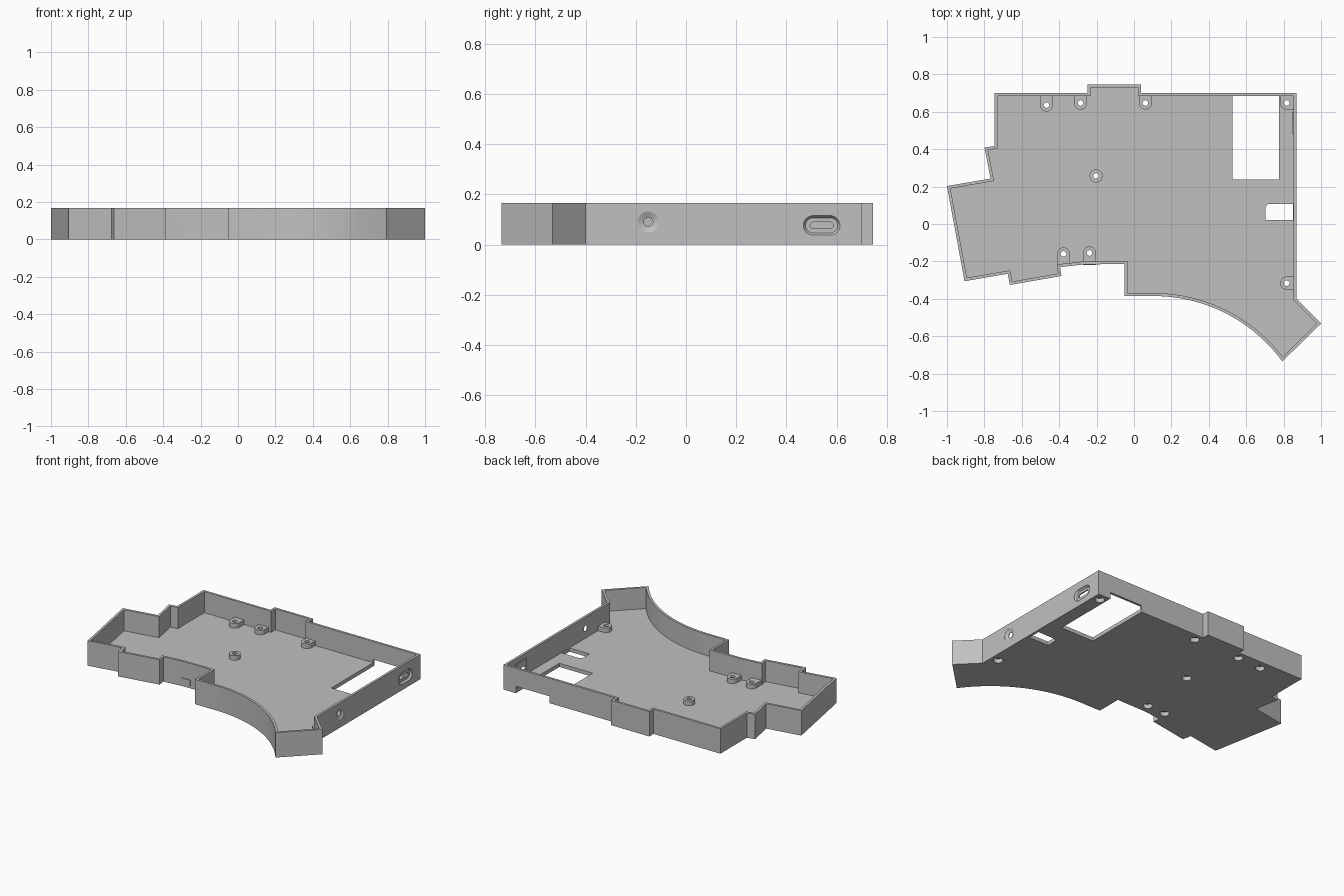
import bpy, bmesh
from math import sin, cos, pi, radians, asin
from mathutils import Vector

old = bpy.data.objects.get("Cube")
if old:
    bpy.data.objects.remove(old, do_unlink=True)

HEIGHT, FLOOR, WALL, POST_TOP = 0.167, 0.025, 0.016, 0.056

grey = bpy.data.materials.new("plain_grey")
grey.use_nodes = True
grey.diffuse_color = (0.53, 0.53, 0.53, 1)
grey.node_tree.nodes["Principled BSDF"].inputs["Base Color"].default_value = (0.53, 0.53, 0.53, 1)


def loft(bm, rings):
    """Capped skin through rings of equal point count."""
    loops = [[bm.verts.new(p) for p in ring] for ring in rings]
    for a, b in zip(loops, loops[1:]):
        for i in range(len(a)):
            j = (i + 1) % len(a)
            bm.faces.new((a[i], a[j], b[j], b[i]))
    bm.faces.new(loops[0])
    bm.faces.new(loops[-1])


def at_z(pts, z):
    return [(x, y, z) for x, y in pts]


def prism(bm, pts, z0, z1):
    loft(bm, [at_z(pts, z0), at_z(pts, z1)])


def arc(cx, cy, r, start, end, n):
    steps = [radians(start + (end - start) * i / n) for i in range(n + 1)]
    return [(cx + r * cos(a), cy + r * sin(a)) for a in steps]


def circle(cx, cy, r, n=32):
    return arc(cx, cy, r, 0, 360, n)[:-1]


def stadium(cx, cy, half_w, half_h):
    d = half_w - half_h
    return arc(cx + d, cy, half_h, -90, 90, 12) + arc(cx - d, cy, half_h, 90, 270, 12)


def side_ring(pts, x):
    return [(x, y, z) for y, z in pts]


def inset(pts, t):
    """Mitred inward offset of a clockwise outline."""
    out = []
    for i, p in enumerate(pts):
        a, b, c = Vector(pts[i - 1]), Vector(p), Vector(pts[(i + 1) % len(pts)])
        d1, d2 = (b - a).normalized(), (c - b).normalized()
        n1, n2 = Vector((d1.y, -d1.x)), Vector((d2.y, -d2.x))
        out.append(tuple(b + (n1 + n2) * t / (1 + n1.dot(n2))))
    return out


def finish(name, bm):
    bmesh.ops.recalc_face_normals(bm, faces=bm.faces)
    mesh = bpy.data.meshes.new(name)
    bm.to_mesh(mesh)
    bm.free()
    obj = bpy.data.objects.new(name, mesh)
    bpy.context.collection.objects.link(obj)
    mesh.materials.append(grey)
    return obj


# Outline, clockwise from the back edge, with the curved front scoop
R = 0.855
scoop_end = 90 - asin(0.69 / R) * 180 / pi
outline = [(-0.746, 0.70), (-0.249, 0.70), (-0.249, 0.745), (0.037, 0.745),
           (0.037, 0.70), (0.868, 0.70), (0.868, -0.40), (1.0, -0.532)]
outline += arc(0.103, -0.385 - R, R, scoop_end, 90, 28)
outline += [(-0.051, -0.385), (-0.051, -0.214), (-0.265, -0.216), (-0.395, -0.23),
            (-0.388, -0.278), (-0.664, -0.326), (-0.675, -0.266), (-0.906, -0.306),
            (-1.0, 0.203), (-0.767, 0.243), (-0.799, 0.408), (-0.746, 0.417)]
inner = inset(outline, WALL)

# Tray: outer wall, rim, inner wall and floor in one skin
bm = bmesh.new()
loft(bm, [at_z(outline, 0), at_z(outline, HEIGHT), at_z(inner, HEIGHT), at_z(inner, FLOOR)])
tray = finish("case_tray", bm)

# Screw posts, most of them joined to the nearest wall
back, front, right = 0.69, -0.22, 0.858
pr = 0.035
back_posts = [(-0.468, 0.636), (-0.286, 0.647), (0.061, 0.647)]
front_posts = [(-0.377, -0.16), (-0.238, -0.155)]
free_post, corner_post, side_post = (-0.203, 0.257), (0.816, 0.647), (0.816, -0.316)
shapes = [circle(*free_post, pr)]
for x, y in back_posts:
    shapes.append(arc(x, y, pr, 180, 360, 16) + [(x + pr, back), (x - pr, back)])
for x, y in front_posts:
    shapes.append(arc(x, y, pr, 0, 180, 16) + [(x - pr, front), (x + pr, front)])
x, y = side_post
shapes.append(arc(x, y, pr, 90, 270, 16) + [(right, y - pr), (right, y + pr)])
x, y = corner_post
shapes.append(arc(x, y, pr, 180, 270, 8) + [(right, y - pr), (right, back), (x - pr, back)])
bm = bmesh.new()
for s in shapes:
    prism(bm, s, FLOOR / 2, POST_TOP)
posts = finish("screw_posts", bm)

# Thickened pad behind the side port
bm = bmesh.new()
prism(bm, [(0.846, 0.485), (right, 0.485), (right, 0.60), (0.846, 0.60)], FLOOR / 2, 0.135)
pad = finish("port_pad", bm)

# Cutters: screw holes, floor windows, side port and round button hole
bm = bmesh.new()
for x, y in back_posts + front_posts + [free_post, corner_post, side_post]:
    wide, thin = circle(x, y, 0.029), circle(x, y, 0.015)
    loft(bm, [at_z(wide, -0.02), at_z(wide, 0.028), at_z(thin, 0.028), at_z(thin, 0.1)])
prism(bm, [(0.527, 0.238), (0.776, 0.238), (0.776, 0.76), (0.527, 0.76)], -0.02, 0.046)
prism(bm, [(0.703, 0.022), (0.851, 0.022), (0.851, 0.108), (0.718, 0.108), (0.703, 0.092)],
      -0.02, FLOOR + 0.01)
port, slot = (0.54, 0.077), (0.046, 0.013)
loft(bm, [side_ring(stadium(*port, 0.073, 0.039), 0.88),
          side_ring(stadium(*port, 0.073, 0.039), 0.867),
          side_ring(stadium(*port, 0.064, 0.030), 0.855),
          side_ring(stadium(*port, *slot), 0.855),
          side_ring(stadium(*port, *slot), 0.82)])
button = (-0.15, 0.09)
loft(bm, [side_ring(circle(*button, r), x) for r, x in
          ((0.042, 0.88), (0.042, 0.867), (0.018, 0.856), (0.018, 0.82))])
cutters = finish("cutters", bm)
cutters.hide_render = True

# Combine and shade
bpy.ops.object.select_all(action='DESELECT')
bpy.context.view_layer.objects.active = tray
tray.select_set(True)
for tool, op in ((posts, 'UNION'), (pad, 'UNION'), (cutters, 'DIFFERENCE')):
    mod = tray.modifiers.new(tool.name, 'BOOLEAN')
    mod.operation, mod.object, mod.solver = op, tool, 'EXACT'
    bpy.ops.object.modifier_apply(modifier=mod.name)
    bpy.data.objects.remove(tool, do_unlink=True)
bpy.ops.object.shade_smooth_by_angle(angle=radians(30))
